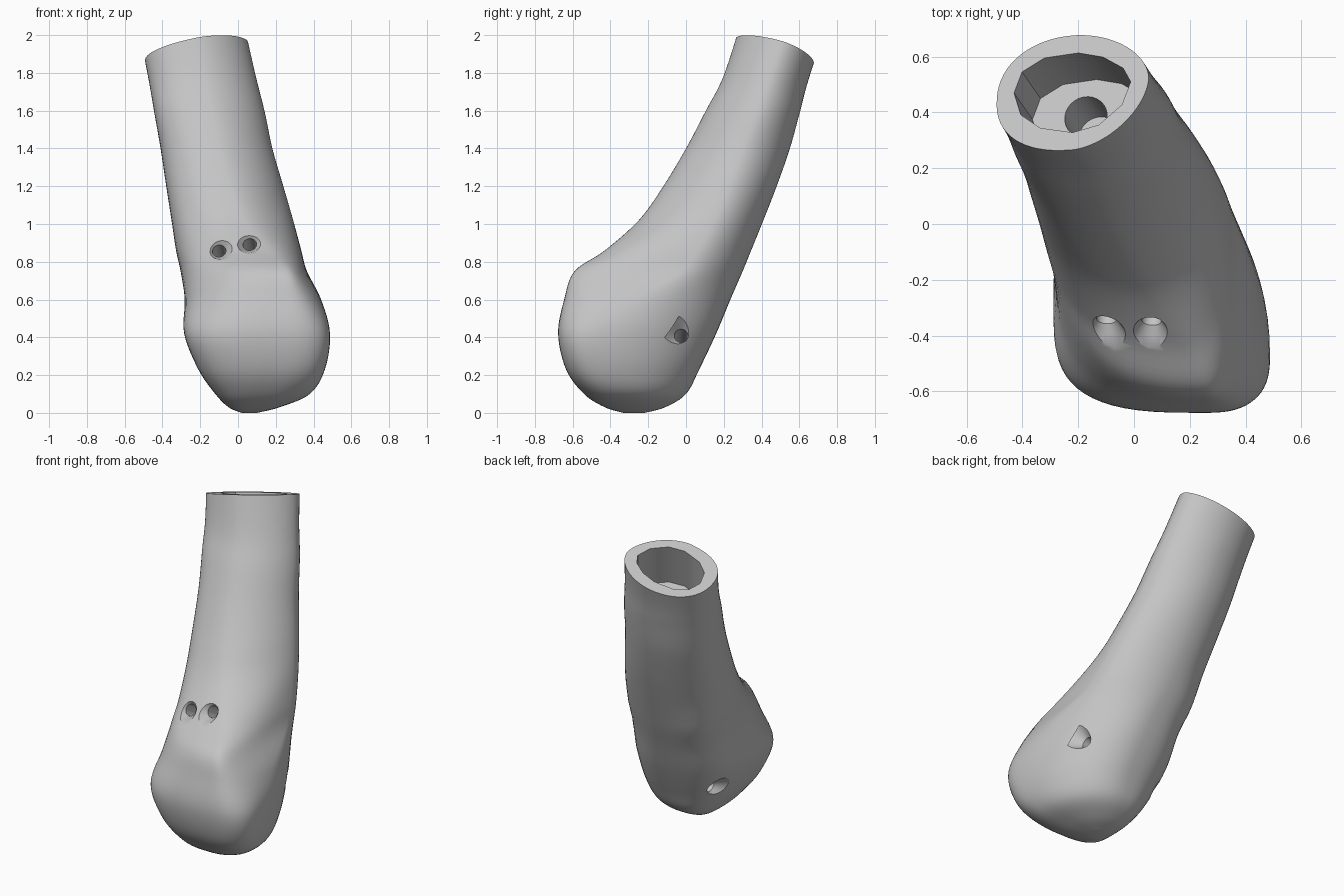
import bpy
import bmesh
import math
from mathutils import Vector
from mathutils.bvhtree import BVHTree

if "Cube" in bpy.data.objects:
    bpy.data.objects.remove(bpy.data.objects["Cube"], do_unlink=True)

grey = bpy.data.materials.new("bone_grey")
grey.use_nodes = True
colour = (0.55, 0.55, 0.55, 1)
grey.diffuse_color = colour
grey.node_tree.nodes["Principled BSDF"].inputs["Base Color"].default_value = colour

AXIS = Vector((-0.236, 0.34, 1))      # direction of the upper shaft
RIM = Vector((-0.22, 0.47, 1.917))    # centre of the cut end
STEPS = 6

# Each slice: height, then x y of its left, right, front and back extremes
SLICES = [
    (0.0, 0.02, -.27, 0.10, -.27, 0.06, -.33, 0.06, -.22),
    (.03, -.05, -.28, 0.22, -.28, 0.1, -.43, 0.06, -.11),
    (0.1, -.12, -.31, 0.38, -.36, 0.16, -.54, 0.08, 0.0),
    (.23, -.21, -.35, .46, -.44, 0.23, -.635, 0.1, .07),
    (.42, -.285, -.34, .487, -.46, 0.25, -.677, 0.08, .16),
    (0.6, -.282, -.16, .44, -.28, 0.25, -.645, .04, .235),
    (.75, -.304, 0.02, .365, -.03, 0.24, -.59, 0.0, .3),
    (.86, -.328, .07, .335, .06, 0.16, -.43, -.02, .345),
    (1.02, -.352, .13, .292, .15, 0.03, -.25, -.05, .41),
    (1.2, -.38, .21, .24, .23, -.04, -.12, -.08, .48),
    (1.4, -.41, .3, .182, .31, -.1, 0.0, -.12, .55),
    (1.6, -.445, .36, .14, .39, -.14, .105, -.15, .605),
    (1.8, -.48, .43, .09, .46, -.18, .205, -.2, .66),
    (2.2, -.56, .56, .0, .6, -.28, .33, -.29, .8),
]
# Roundness of each quarter, by (right, back): foot, shaft, height of change
ROUND = {(True, True): (2.0, 1.85, 0.4), (False, True): (2.9, 2.15, 0.5),
         (False, False): (3.1, 2.35, 0.35), (True, False): (2.7, 1.75, 0.65)}


def blend(a, b, c, d, t):
    """Smooth interpolation between b and c."""
    return 0.5 * (2 * b + (c - a) * t + (2 * a - 5 * b + 4 * c - d) * t * t
                  + (3 * b - a - 3 * c + d) * t ** 3)


def outline(s, sides=64):
    """Closed rounded section touching the four extremes of a slice."""
    z, xl, yl, xr, yr, xf, yf, xb, yb = s
    points = []
    for i in range(sides):
        a = 2 * math.pi * i / sides
        c, n = math.cos(a), math.sin(a)
        mid_x, end_y = (xb, yb) if n >= 0 else (xf, yf)
        mid_y, end_x = (yr, xr) if c >= 0 else (yl, xl)
        foot, shaft, start = ROUND[c >= 0, n >= 0]
        up = min(1, max(0, (z - start) / 0.5))
        power = 2 / (foot + (shaft - foot) * up * up * (3 - 2 * up))
        points.append(Vector((mid_x + (end_x - mid_x) * abs(c) ** power,
                              mid_y + (end_y - mid_y) * abs(n) ** power, z)))
    return points


def loft(bm, rings):
    """Skin a stack of equal rings and cap the ends."""
    rows = [[bm.verts.new(p) for p in ring] for ring in rings]
    for low, high in zip(rows, rows[1:]):
        for i in range(len(low)):
            j = (i + 1) % len(low)
            bm.faces.new((low[i], low[j], high[j], high[i]))
    bm.faces.new(rows[0][::-1])
    bm.faces.new(rows[-1])
    bmesh.ops.recalc_face_normals(bm, faces=bm.faces[:])


def make(name, bm):
    mesh = bpy.data.meshes.new(name)
    bm.to_mesh(mesh)
    bm.free()
    mesh.materials.append(grey)
    ob = bpy.data.objects.new(name, mesh)
    bpy.context.collection.objects.link(ob)
    return ob


def turned(name, start, direction, profile, sides=28):
    """Round cutter from (distance, radius) pairs along a direction."""
    turn = direction.to_track_quat("Z", "Y")
    rings = []
    for d, r in profile:
        angles = [2 * math.pi * i / sides for i in range(sides)]
        rings.append([start + turn @ Vector((r * math.cos(a), r * math.sin(a), d))
                      for a in angles])
    bm = bmesh.new()
    loft(bm, rings)
    return make(name, bm)


# Main body, cut square to the shaft at the top
slices = []
last = len(SLICES) - 1
for k in range(last):
    four = [SLICES[max(0, min(last, k + o))] for o in (-1, 0, 1, 2)]
    for s in range(STEPS):
        slices.append([blend(*v, s / STEPS) for v in zip(*four)])
slices.append(SLICES[-1])
bm = bmesh.new()
loft(bm, [outline(s) for s in slices])
for centre, normal in ((RIM, AXIS), (Vector((0, 0, 2)), Vector((0, 0, 1)))):
    bmesh.ops.bisect_plane(bm, geom=bm.verts[:] + bm.edges[:] + bm.faces[:],
                           plane_co=centre, plane_no=normal, clear_outer=True)
    bmesh.ops.holes_fill(bm, edges=[e for e in bm.edges if e.is_boundary])
bmesh.ops.recalc_face_normals(bm, faces=bm.faces[:])
for v in bm.verts:
    v.co.z = max(v.co.z, 0)
surface = BVHTree.FromBMesh(bm)
body = make("bone_body", bm)

# Faceted socket in the cut end
mouth = outline((RIM.z, -.43, .47, -.012, .51, -.22, .328, -.2, .613), 12)
rings = []
for depth in (-0.28, 0.1):
    rings.append([p + AXIS * depth - Vector((0, 0, (p - RIM).dot(AXIS)))
                  for p in mouth])
bm = bmesh.new()
loft(bm, rings)
cutters = [make("socket_cutter", bm)]

# Bore below the socket floor
cutters.append(turned("bore_cutter", RIM - AXIS * 0.5 + Vector((-0.02, 0.01, 0)),
                      AXIS, [(0, 0.078), (0.32, 0.078)]))


def entry(point, direction):
    """Where a line through a point first meets the body."""
    return surface.ray_cast(point - direction, direction)[0]


# Countersunk screw holes in the front
SINK = [(-0.04, 0.092), (0.0, 0.06), (0.03, 0.036)]
drill = Vector((0.08, 0.87, -0.48)).normalized()
for x, y, z in ((-0.1, -0.345, 0.86), (0.06, -0.37, 0.905)):
    cutters.append(turned("front_hole_cutter", entry(Vector((x, y, z)), drill),
                          drill, SINK + [(0.3, 0.036)]))

# Cross hole, countersunk at both sides
right, left = Vector((0.39, -0.025, 0.42)), Vector((-0.2, -0.03, 0.28))
drill = (left - right).normalized()
right, left = entry(right, drill), entry(left, -drill)
span = (left - right).length
cutters.append(turned("cross_hole_cutter", right, drill,
                      SINK + [(span - d, r) for d, r in reversed(SINK)]))

for cutter in cutters:
    cutter.hide_render = True
    cut = body.modifiers.new(cutter.name, "BOOLEAN")
    cut.operation = "DIFFERENCE"
    cut.solver = "EXACT"
    cut.object = cutter

# Keep the carved result and drop the cutters
bpy.context.view_layer.update()
carved = bpy.data.meshes.new_from_object(
    body.evaluated_get(bpy.context.evaluated_depsgraph_get()))
body.modifiers.clear()
body.data = carved
for cutter in cutters:
    bpy.data.objects.remove(cutter, do_unlink=True)

bpy.ops.object.select_all(action="DESELECT")
body.select_set(True)
bpy.context.view_layer.objects.active = body
bpy.ops.object.shade_smooth_by_angle(angle=math.radians(32))
